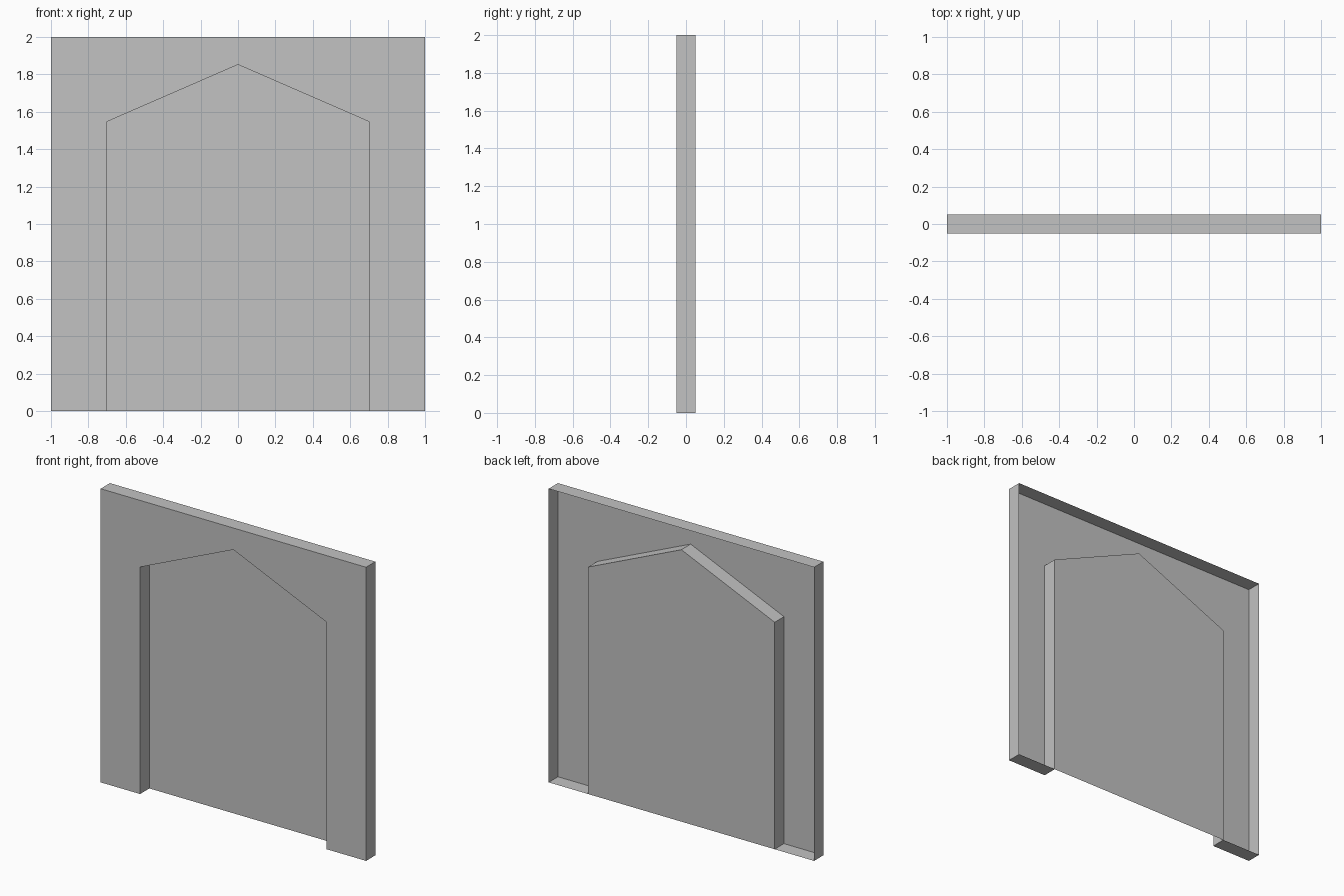
import bpy
import bmesh

# Remove the default cube
if "Cube" in bpy.data.objects:
    bpy.data.objects.remove(bpy.data.objects["Cube"], do_unlink=True)

HALF, TOP = 1.0, 2.0                    # outer half width and height
NICHE, EAVES, PEAK = 0.703, 1.546, 1.852  # pointed recess
FRONT, BACK = -0.05, 0.05

# One plain grey
grey = bpy.data.materials.new("plain grey")
grey.use_nodes = True
colour = (0.54, 0.54, 0.54, 1)
grey.diffuse_color = colour
grey.node_tree.nodes["Principled BSDF"].inputs["Base Color"].default_value = colour


def sheet(name, outline, y, depth=0):
    """Flat outline facing the front, with an optional rim running back from its edges."""
    bm = bmesh.new()
    face = bm.faces.new([bm.verts.new((x, y, z)) for x, z in outline])
    if depth:
        rim = bmesh.ops.extrude_edge_only(bm, edges=list(face.edges))
        moved = [v for v in rim["geom"] if isinstance(v, bmesh.types.BMVert)]
        bmesh.ops.translate(bm, verts=moved, vec=(0, depth, 0))
        bmesh.ops.recalc_face_normals(bm, faces=bm.faces)
        bm.normal_update()
        if face.normal.y > 0:
            bmesh.ops.reverse_faces(bm, faces=bm.faces)
    mesh = bpy.data.meshes.new(name)
    bm.to_mesh(mesh)
    bm.free()
    mesh.materials.append(grey)
    obj = bpy.data.objects.new(name, mesh)
    bpy.context.collection.objects.link(obj)
    return obj


# Pointed arch from right foot, over the peak, to left foot
arch = [(-NICHE, 0), (-NICHE, EAVES), (0, PEAK), (NICHE, EAVES), (NICHE, 0)]

# Front wall with outer rim and recess sides, open at the back
sheet("wall_surround", arch + [(HALF, 0), (HALF, TOP), (-HALF, TOP), (-HALF, 0)],
      FRONT, BACK - FRONT)

# Panel closing the back of the recess
sheet("recess_panel", arch[::-1], BACK)
